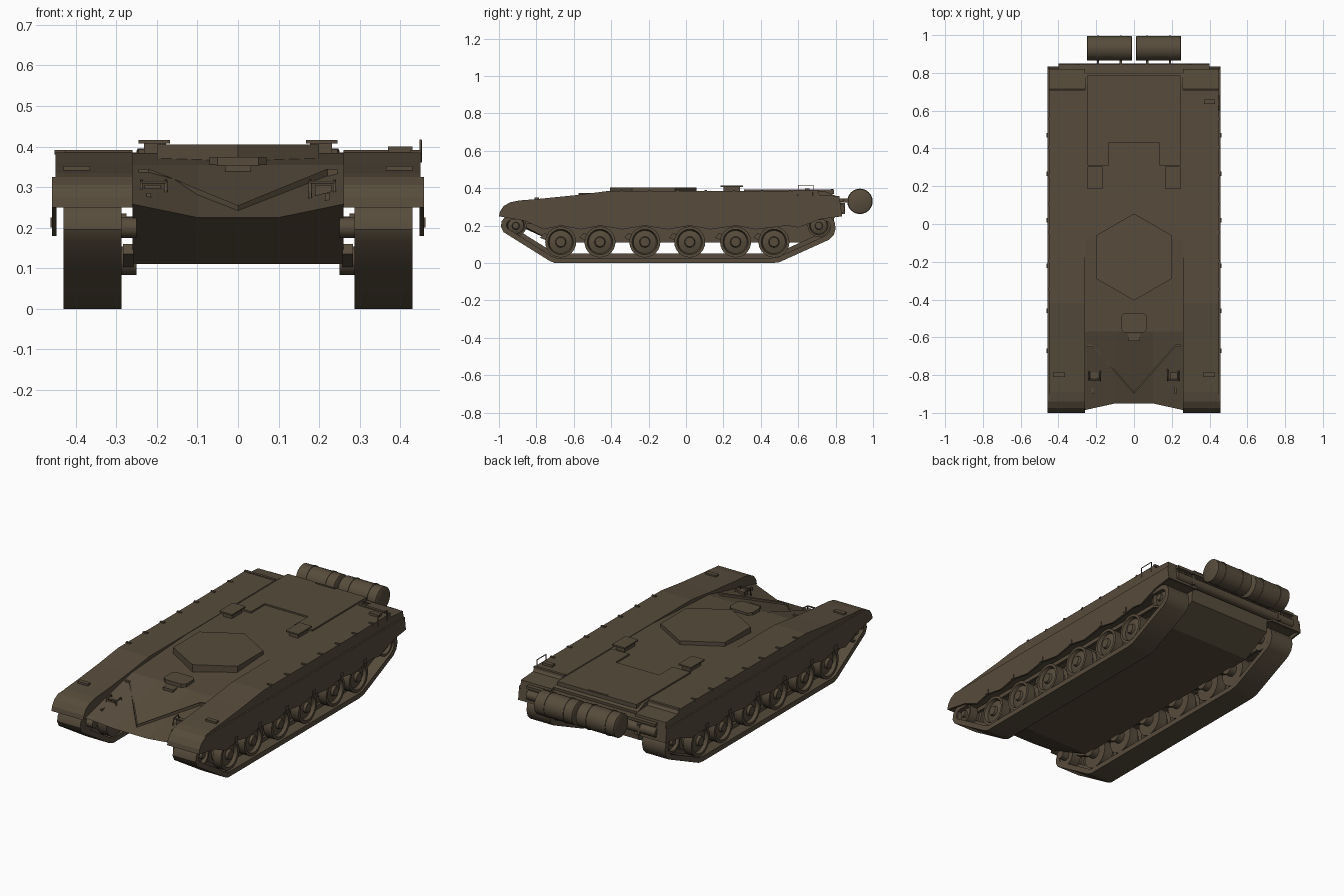
import bpy, bmesh, math
from mathutils import Vector

if "Cube" in bpy.data.objects:
    bpy.data.objects.remove(bpy.data.objects["Cube"])

paint = bpy.data.materials.new("olive_brown_paint")
paint.diffuse_color = (0.095, 0.072, 0.045, 1)
paint.use_nodes = True
paint.node_tree.nodes["Principled BSDF"].inputs["Base Color"].default_value = paint.diffuse_color


def make(name, verts, faces, smooth=False):
    me = bpy.data.meshes.new(name)
    me.from_pydata(verts, [], faces)
    bm = bmesh.new()
    bm.from_mesh(me)
    bmesh.ops.recalc_face_normals(bm, faces=bm.faces)
    bm.to_mesh(me)
    bm.free()
    me.materials.append(paint)
    ob = bpy.data.objects.new(name, me)
    bpy.context.collection.objects.link(ob)
    if smooth:
        bpy.ops.object.select_all(action='DESELECT')
        ob.select_set(True)
        bpy.context.view_layer.objects.active = ob
        bpy.ops.object.shade_smooth_by_angle(angle=math.radians(35))
    return ob


def box(name, x0, x1, y0, y1, z0, z1):
    v = [(x, y, z) for x in (x0, x1) for y in (y0, y1) for z in (z0, z1)]
    return make(name, v, [(0, 1, 3, 2), (4, 5, 7, 6), (0, 1, 5, 4), (2, 3, 7, 6), (0, 2, 6, 4), (1, 3, 7, 5)])


def extrude_x(name, prof, x0, x1, smooth=False):
    """Extrude a (y, z) outline along x."""
    n = len(prof)
    v = [(x, y, z) for x in (x0, x1) for y, z in prof]
    f = [tuple(range(n)), tuple(range(n, 2 * n))]
    f += [(i, (i + 1) % n, n + (i + 1) % n, n + i) for i in range(n)]
    return make(name, v, f, smooth)


def extrude_z(name, pts, z0, z1):
    """Extrude an (x, y) outline upwards."""
    n = len(pts)
    v = [(x, y, z) for z in (z0, z1) for x, y in pts]
    f = [tuple(range(n)), tuple(range(n, 2 * n))]
    f += [(i, (i + 1) % n, n + (i + 1) % n, n + i) for i in range(n)]
    return make(name, v, f)


def lathe_x(name, prof, y, z, seg=24):
    """Turn an (x, radius) profile around an axis parallel to x."""
    v, f, m = [], [], len(prof)
    for s in range(seg):
        a = 2 * math.pi * s / seg
        v += [(x, y + r * math.cos(a), z + r * math.sin(a)) for x, r in prof]
        t = (s + 1) % seg
        f += [(s * m + i, s * m + i + 1, t * m + i + 1, t * m + i) for i in range(m - 1)]
    f += [tuple(s * m for s in range(seg)), tuple(s * m + m - 1 for s in range(seg))]
    return make(name, v, f, True)


def tube(name, pts, r):
    cu = bpy.data.curves.new(name, 'CURVE')
    cu.dimensions = '3D'
    cu.bevel_depth, cu.bevel_resolution, cu.use_fill_caps = r, 1, True
    sp = cu.splines.new('POLY')
    sp.points.add(len(pts) - 1)
    for p, c in zip(sp.points, pts):
        p.co = (*c, 1)
    cu.materials.append(paint)
    ob = bpy.data.objects.new(name, cu)
    bpy.context.collection.objects.link(ob)


def inset(poly, d):
    """Offset a counter-clockwise (y, z) outline inwards."""
    out, n = [], len(poly)
    for i in range(n):
        a, b, c = (Vector(poly[(i + k) % n]) for k in (-1, 0, 1))
        e, g = (b - a).normalized(), (c - b).normalized()
        n1, n2 = Vector((-e.y, e.x)), Vector((-g.y, g.x))
        out.append(tuple(b + (n1 + n2) * d / (1 + n1.dot(n2))))
    return out


def band(name, outer, inner, x0, x1):
    n = len(outer)
    rings = [(x0, outer), (x1, outer), (x1, inner), (x0, inner)]
    v = [(x, y, z) for x, ring in rings for y, z in ring]
    f = [(k * n + i, k * n + (i + 1) % n, (k + 1) % 4 * n + (i + 1) % n, (k + 1) % 4 * n + i)
         for k in range(4) for i in range(n)]
    return make(name, v, f, True)


# hull: cross-section columns across x, nose swept forward at the outer edges
cols, hv, hf = [], [], []
for x in (-.26, -.1, .1, .26):
    nose = (-.95, .225) if abs(x) < .2 else (-.985, .258)
    cols.append([(x, y, z) for y, z in (nose, (-.57, .355), (-.08, .383), (.74, .385), (.8, .36),
                                        (.79, .2), (.62, .11), (-.7, .11))])
for c in cols:
    hv += c
for k in range(3):
    hf += [(k * 8 + i, k * 8 + (i + 1) % 8, k * 8 + 8 + (i + 1) % 8, k * 8 + 8 + i) for i in range(8)]
hf += [tuple(range(8)), tuple(range(24, 32))]
make("hull", hv, hf)

# turret ring plinth and engine deck
extrude_z("turret_ring", [(.23 * math.sin(i * math.pi / 3), -.175 + .23 * math.cos(i * math.pi / 3))
                          for i in range(6)], .35, .405)
extrude_z("engine_deck", [(-.245, .31), (-.135, .31), (-.135, .43), (.135, .43), (.135, .31), (.245, .31),
                          (.245, .79), (-.245, .79)], .37, .393)
box("deck_handle", -.06, .06, .775, .785, .39, .396)

# driver hatch and periscope
extrude_z("driver_hatch", [(-.05, -.575), (.05, -.575), (.07, -.555), (.07, -.49), (.05, -.47),
                           (-.05, -.47), (-.07, -.49), (-.07, -.555)], .34, .374)
box("driver_periscope", -.032, .032, -.62, -.58, .325, .353)

# splash board in a V on the front plate
sb = [(-.245, -.65, .325), (-.22, -.65, .325), (0, -.9, .235), (.22, -.65, .325), (.245, -.65, .325)]
sv = [(x, y + dy, z + dz) for dy in (0, .012) for dz in (0, .02) for x, y, z in sb]
sf = [(a + i, a + i + 1, b + i + 1, b + i) for a, b in ((0, 5), (5, 15), (15, 10), (10, 0)) for i in range(4)]
make("splash_board", sv, sf + [(0, 5, 15, 10), (4, 9, 19, 14)])

sponson = [(-1, .25), (-.995, .275), (-.975, .305), (-.94, .325), (-.89, .335), (-.8, .342), (-.6, .362),
           (-.42, .385), (.7, .387), (.715, .365), (.82, .358), (.835, .25), (.8, .262), (-.94, .268)]
skirt = [(-1, .25), (-.995, .275), (-.975, .305), (-.94, .325), (.825, .325), (.835, .25), (.72, .235),
         (.6, .19), (.54, .2), (.37, .18), (.27, .2), (.13, .18), (.02, .2), (-.1, .18), (-.22, .2),
         (-.34, .18), (-.46, .2), (-.56, .18), (-.67, .2), (-.76, .18), (-.86, .225)]
track = [(-.7, 0), (-.66, 0), (.46, 0), (.5, .005), (.765, .125), (.79, .15), (.8, .185), (.795, .22),
         (.775, .245), (.74, .258), (-.93, .26), (-.965, .25), (-.985, .225), (-.99, .195), (-.975, .165),
         (-.73, .012)]
track_in, track_ridge = inset(track, .028), inset(track, .05)
wheel_y = (-.67, -.46, -.22, .02, .265, .47)


def wheel(name, s, y, z, r):
    p = [(.29, r * .8), (.29, r), (.345, r), (.345, r * .7), (.37, r * .7), (.37, r), (.42, r),
         (.42, r * .82), (.402, r * .74), (.41, r * .35), (.424, r * .3), (.424, .004)]
    lathe_x(name, [(s * x, q) for x, q in p], y, z)


# running gear and side parts, both sides
for s, side in ((-1, "left"), (1, "right")):
    def sbox(name, x0, x1, *rest):
        return box(f"{side}_{name}", s * x0, s * x1, *rest)

    extrude_x(f"{side}_sponson", sponson, s * .26, s * .45)
    extrude_x(f"{side}_skirt", skirt, s * .447, s * .458)
    band(f"{side}_track", track, track_in, s * .287, s * .43)
    band(f"{side}_track_guide", track_in, track_ridge, s * .35, s * .365)
    for y in wheel_y:
        wheel(f"{side}_road_wheel", s, y, .113, .083)
        lathe_x(f"{side}_axle", [(s * .25, .035), (s * .295, .035)], y, .118, 16)
        extrude_x(f"{side}_swing_arm", [(y - .11, .135), (y - .09, .16), (y + .02, .13), (y, .09)],
                  s * .258, s * .284)
        sbox("skirt_bracket", .455, .462, y - .012, y + .012, .2, .225)
    wheel(f"{side}_idler", s, -.91, .2, .057)
    wheel(f"{side}_sprocket", s, .71, .2, .06)
    for y in (-.91, .71):
        lathe_x(f"{side}_drive_axle", [(s * .25, .025), (s * .3, .025)], y, .2, 16)
    for y in (-.4, 0, .36):
        lathe_x(f"{side}_return_roller", [(s * .25, .015), (s * .275, .015), (s * .275, .022), (s * .33, .022)],
                y, .213, 16)
    # deck vents with overhanging lids
    sbox("vent_base", .178, .232, .2, .29, .38, .408)
    sbox("vent_lid", .167, .245, .185, .305, .408, .416)
    # headlight in its guard
    lathe_x(f"{side}_headlight_mount", [(s * .195, .012), (s * .225, .012)], -.8, .285, 12)
    sbox("headlight", .19, .23, -.82, -.785, .275, .305)
    for x in (.178, .238):
        tube(f"{side}_headlight_guard", [(s * x, -.77, .285), (s * x, -.785, .316), (s * x, -.825, .312),
                                         (s * x, -.83, .255)], .004)
    tube(f"{side}_headlight_guard_bar", [(s * .178, -.825, .312), (s * .238, -.825, .312)], .004)
    sbox("tow_hook", .215, .225, -.9, -.86, .25, .285)
    # fender fittings
    sbox("marker_light", .365, .43, -.81, -.785, .335, .352)
    sbox("fender_rib", .26, .45, .695, .71, .38, .392)
    for i in range(7):
        sbox("bin_latch", .425, .452, -.35 + i * .15, -.338 + i * .15, .38, .391)
    # drum, bands and carrier
    lathe_x(f"{side}_fuel_drum", [(s * .01, .06), (s * .013, .065), (s * .247, .065), (s * .25, .06)], .93, .33)
    for x in (.07, .19):
        lathe_x(f"{side}_drum_band", [(s * (x - .005), .068), (s * (x + .005), .068)], .93, .33)
        sbox("drum_bracket", x - .006, x + .006, .78, .88, .325, .345)
    sbox("beam_strap", .29, .305, .78, .85, .262, .32)

# unditching beam and rear ledge
lathe_x("unditching_beam", [(-.4, .027), (.4, .027)], .822, .29, 12)
box("rear_ledge", -.4, .4, .79, .845, .33, .345)

# tail railing on the right rear fender
tube("tail_railing", [(.45, .6, .36), (.45, .6, .416), (.45, .68, .416), (.45, .68, .36)], .003)
box("tail_light", .37, .43, .635, .66, .38, .4)
